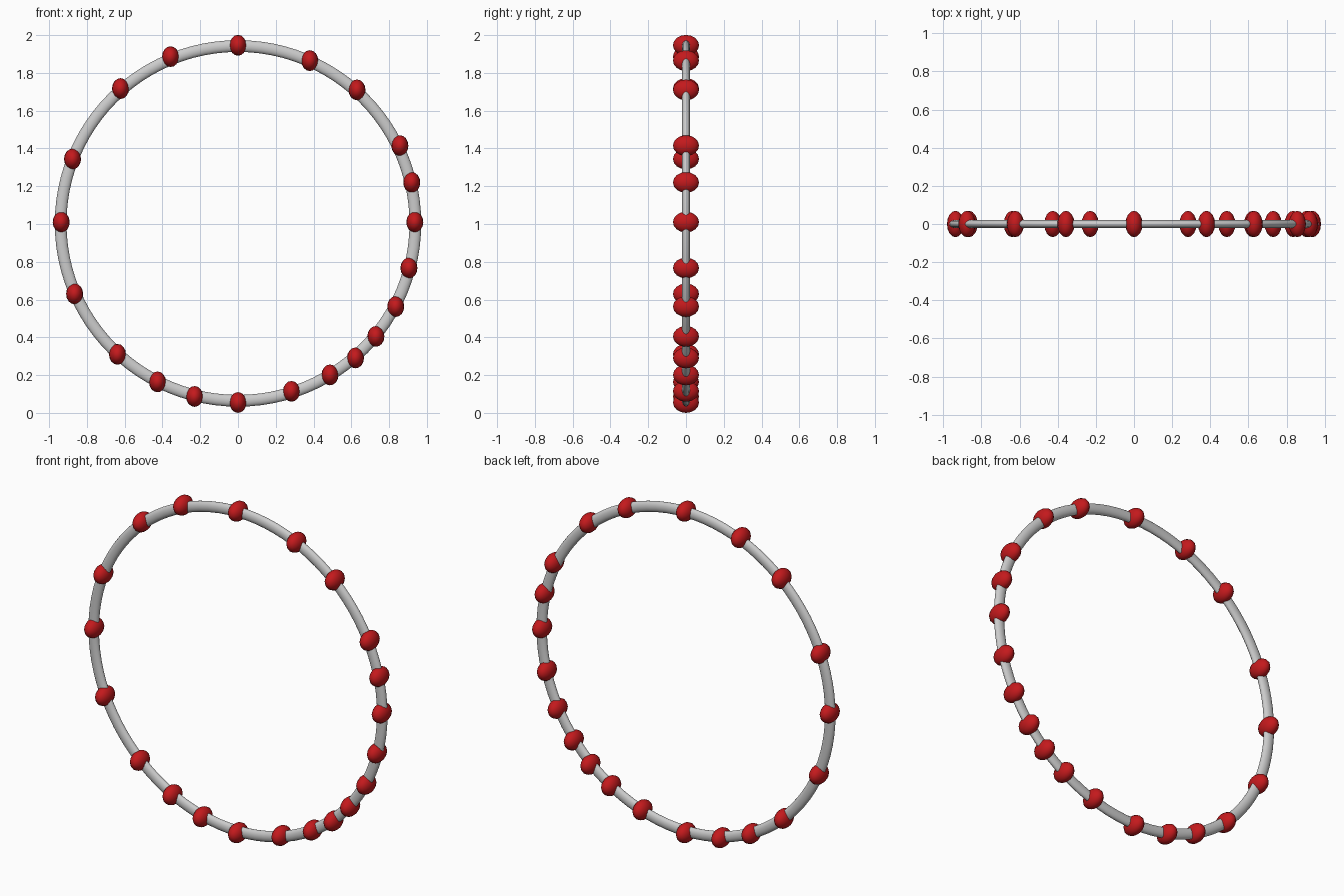
import bpy
import math

if "Cube" in bpy.data.objects:
    bpy.data.objects.remove(bpy.data.objects["Cube"], do_unlink=True)

CENTRE_Z = 1.003


def smooth(obj, angle):
    bpy.context.view_layer.objects.active = obj
    obj.select_set(True)
    bpy.ops.object.shade_smooth_by_angle(angle=math.radians(angle))


# Hoop: a round ring with a flattened tube
bpy.ops.mesh.primitive_torus_add(
    major_radius=0.939, minor_radius=0.031, major_segments=96, minor_segments=16,
    location=(0, 0, CENTRE_Z), rotation=(math.pi / 2, 0, 0))
hoop = bpy.context.object
hoop.name = "hoop"
hoop.scale.z = 0.68
smooth(hoop, 60)

# Red bead material
red = bpy.data.materials.new("bead_red")
red.use_nodes = True
colour = (0.55, 0.01, 0.012, 1)
red.diffuse_color = colour
red.node_tree.nodes["Principled BSDF"].inputs["Base Color"].default_value = colour

# Bead centres (x, z), clockwise from the top
bead_centres = [
    (0, 1.946), (.38, 1.865), (.63, 1.71), (.857, 1.415), (.92, 1.22),
    (.936, 1.01), (.905, .767), (.835, .563), (.73, .405), (.622, .291),
    (.487, .201), (.283, .114), (0, .055), (-.23, .087), (-.426, .164),
    (-.638, .31), (-.865, .63), (-.936, 1.01), (-.876, 1.344),
    (-.622, 1.717), (-.357, 1.886),
]

# Beads: upright ellipsoids, deepest front to back, sharing one mesh
bpy.ops.mesh.primitive_uv_sphere_add(segments=16, ring_count=8, radius=1)
first = bpy.context.object
first.data.materials.append(red)
smooth(first, 60)
for i, (x, z) in enumerate(bead_centres):
    bead = first
    if i:
        bead = first.copy()
        bpy.context.collection.objects.link(bead)
    bead.name = f"bead_{i + 1}"
    bead.location = (x, 0, z)
    bead.scale = (0.045, 0.069, 0.055)
